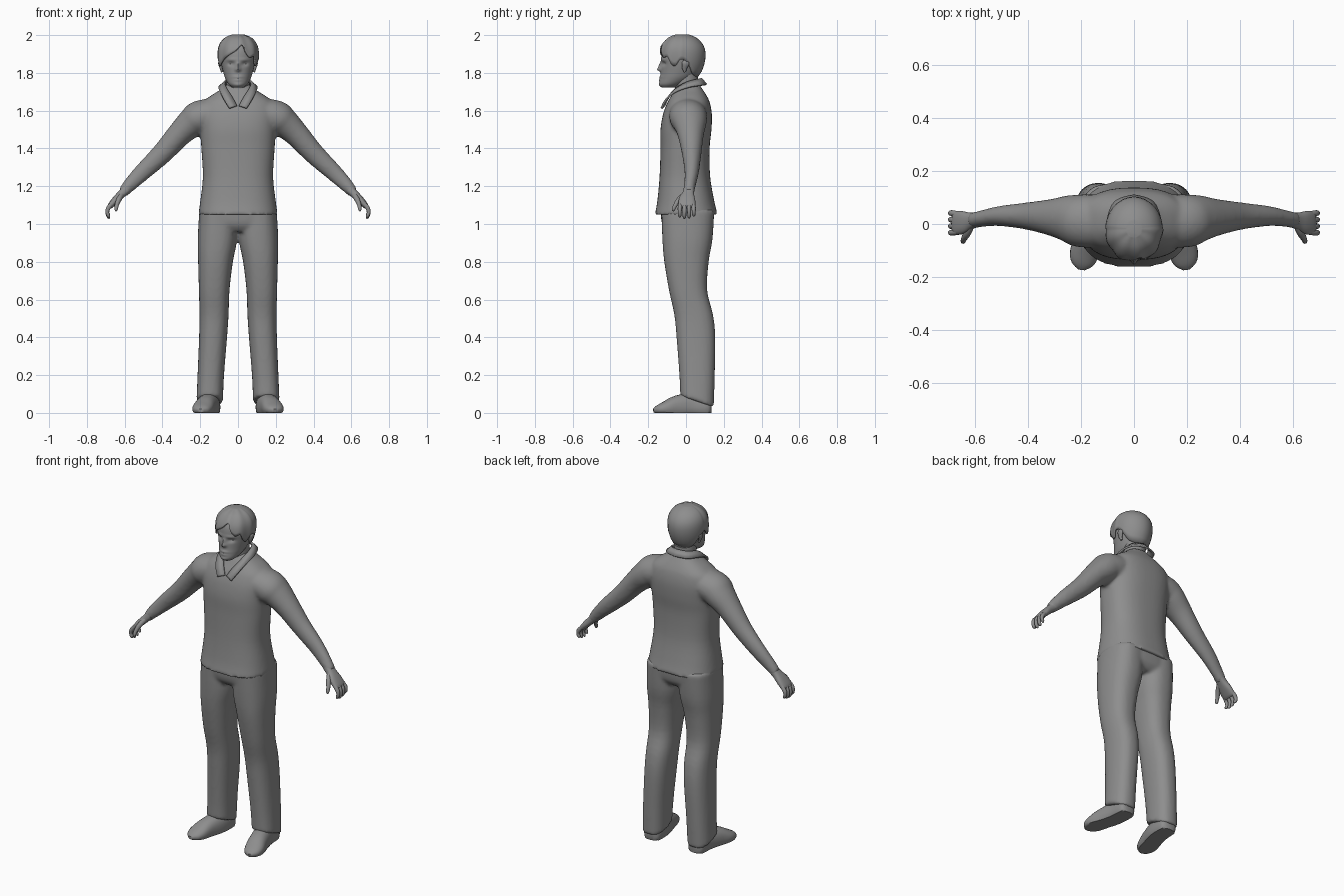
import bpy, bmesh
from math import sin, cos, pi, exp, copysign
from mathutils import Vector

cube = bpy.data.objects.get("Cube")
if cube:
    bpy.data.objects.remove(cube, do_unlink=True)

grey = bpy.data.materials.new("plain grey")
grey.use_nodes = True
grey.diffuse_color = (0.27, 0.27, 0.27, 1)
grey.node_tree.nodes["Principled BSDF"].inputs["Base Color"].default_value = grey.diffuse_color


def smooth_rows(rows, steps=4):
    """Fill in a table of rows along a smooth curve."""
    out = []
    for i in range(len(rows) - 1):
        a, b, c, d = (rows[max(i - 1, 0)], rows[i], rows[i + 1], rows[min(i + 2, len(rows) - 1)])
        for k in range(steps):
            t = k / steps
            out.append([q + 0.5 * t * (r - p + t * (2 * p - 5 * q + 4 * r - s + t * (3 * (q - r) + s - p)))
                        for p, q, r, s in zip(a, b, c, d)])
    return out + [list(rows[-1])]


def ring(centre, u, v, power=2, sides=32):
    points = []
    for i in range(sides):
        a = 2 * pi * i / sides
        c, s = [copysign(abs(w) ** (2 / power), w) for w in (cos(a), sin(a))]
        points.append(Vector(centre) + u * c + v * s)
    return points


def loft(bm, rings):
    loops = [[bm.verts.new(p) for p in r] for r in rings]
    for lo, hi in zip(loops, loops[1:]):
        for i in range(len(lo)):
            j = (i + 1) % len(lo)
            bm.faces.new((lo[i], lo[j], hi[j], hi[i]))
    bm.faces.new(loops[0][::-1])
    bm.faces.new(loops[-1])


def upright(bm, rows, power=2.0, sides=48):
    """Rows of z, x centre, half width, front y, back y."""
    loft(bm, [ring((x, (f + b) / 2, z), Vector((w, 0, 0)), Vector((0, (b - f) / 2, 0)), power, sides)
              for z, x, w, f, b in smooth_rows(rows)])


def limb(bm, rows, across=(0, 1, 0), sides=24, power=2):
    """Rows of x, y, z, half size across, half size the other way."""
    rows = smooth_rows(rows)
    rings = []
    for i, (x, y, z, ru, rv) in enumerate(rows):
        before, after = rows[max(i - 1, 0)], rows[min(i + 1, len(rows) - 1)]
        along = (Vector(after[:3]) - Vector(before[:3])).normalized()
        u = Vector(across)
        u = (u - along * u.dot(along)).normalized()
        rings.append(ring((x, y, z), u * ru, along.cross(u) * rv, power, sides))
    loft(bm, rings)


def mirror(bm):
    copy = bmesh.ops.duplicate(bm, geom=bm.verts[:] + bm.edges[:] + bm.faces[:])
    for v in copy["geom"]:
        if isinstance(v, bmesh.types.BMVert):
            v.co.x *= -1


def finish(bm, name, fuse=0.0, angle=0.8, thickness=0.0):
    bmesh.ops.recalc_face_normals(bm, faces=bm.faces[:])
    mesh = bpy.data.meshes.new(name)
    bm.to_mesh(mesh)
    bm.free()
    ob = bpy.data.objects.new(name, mesh)
    bpy.context.collection.objects.link(ob)
    mesh.materials.append(grey)
    bpy.ops.object.select_all(action='DESELECT')
    ob.select_set(True)
    bpy.context.view_layer.objects.active = ob
    bpy.ops.object.shade_smooth_by_angle(angle=angle)
    if thickness:
        solid = ob.modifiers.new("thickness", 'SOLIDIFY')
        solid.thickness, solid.offset = thickness, 0
    if fuse:
        melt = ob.modifiers.new("fuse", 'REMESH')
        melt.mode, melt.voxel_size, melt.use_smooth_shade = 'VOXEL', fuse, True
        relax = ob.modifiers.new("relax", 'SMOOTH')
        relax.factor, relax.iterations = 0.5, 5
    return ob


# Shirt body with the arms flowing out of it
bm = bmesh.new()
limb(bm, [(.10, .01, 1.595, .1, .075), (.2, .012, 1.565, .1, .09), (.245, .02, 1.535, .09, .08),
          (.31, .025, 1.475, .07, .066), (.40, .03, 1.375, .052, .056), (.505, .03, 1.275, .038, .046),
          (.575, .02, 1.205, .031, .036), (.61, .014, 1.165, .03, .028)])
mirror(bm)
upright(bm, [(1.05, 0, .21, -.165, .168), (1.12, 0, .2, -.152, .15), (1.25, 0, .186, -.14, .128),
             (1.4, 0, .194, -.135, .125), (1.5, 0, .2, -.135, .135), (1.58, 0, .205, -.122, .137),
             (1.64, 0, .19, -.1, .127), (1.675, 0, .15, -.08, .112), (1.71, 0, .095, -.06, .09),
             (1.74, 0, .06, -.04, .07)], power=2.5)
finish(bm, "shirt_and_arms", fuse=.01)

# Trousers: two legs fused with a hip block, hems lower at the heel
bm = bmesh.new()
upright(bm, [(.06, .15, .07, -.03, .147), (.2, .144, .07, -.035, .152), (.4, .132, .074, -.05, .155),
             (.52, .127, .077, -.062, .143), (.65, .126, .081, -.09, .112), (.8, .119, .092, -.115, .12),
             (.92, .109, .104, -.125, .14), (1.07, .105, .1, -.13, .15)], power=2.4)
for v in bm.verts:
    v.co.z -= max(0, 1 - (v.co.z - .06) / .14) * .34 * (v.co.y - .06)
mirror(bm)
upright(bm, [(.96, 0, .19, -.1, .115), (1.0, 0, .205, -.127, .143), (1.08, 0, .2, -.135, .15)], power=2.7)
finish(bm, "trousers", fuse=.01)

# Shoes, turned slightly outwards with flat soles
bm = bmesh.new()
limb(bm, [(.145, .135, .03, .025, .03), (.146, .115, .03, .05, .055), (.15, .03, .03, .054, .075),
          (.17, -.05, .03, .054, .062), (.187, -.11, .022, .055, .04), (.194, -.15, .016, .042, .024),
          (.197, -.172, .012, .014, .01)], across=(1, 0, 0), power=2.3)
for v in bm.verts:
    v.co.z = max(v.co.z, 0)
mirror(bm)
finish(bm, "shoes")

# Hands: palm, four curled fingers and a thumb
bm = bmesh.new()
limb(bm, [(.59, .016, 1.185, .028, .026), (.615, .012, 1.16, .031, .022), (.645, .006, 1.13, .043, .02),
          (.672, .004, 1.1, .045, .016), (.68, .004, 1.088, .04, .01)], power=2.5)
for k, reach in enumerate((.9, 1.05, 1, .8)):
    y = -.03 + .0225 * k
    limb(bm, [(.665, y, 1.11, .011, .011), (.686, y * 1.08, 1.085, .0115, .012),
              (.692, y * 1.1, 1.085 - .025 * reach, .01, .01),
              (.686, y * 1.1, 1.085 - .045 * reach, .009, .009),
              (.68, y * 1.1, 1.085 - .054 * reach, .004, .004)], sides=10)
limb(bm, [(.615, -.005, 1.155, .014, .016), (.63, -.035, 1.13, .014, .015), (.642, -.056, 1.1, .011, .011),
          (.645, -.066, 1.078, .009, .009), (.646, -.069, 1.068, .004, .004)], across=(1, 0, 0), sides=12)
mirror(bm)
finish(bm, "hands", angle=1.2)

# Head: smooth skull with soft bumps pushed out or in for the features
skull = smooth_rows([(1.722, .028, -.128, -.06), (1.74, .05, -.141, -.015), (1.77, .067, -.137, .035),
                     (1.8, .077, -.133, .062), (1.84, .087, -.131, .08), (1.88, .093, -.131, .088),
                     (1.92, .093, -.125, .087), (1.95, .083, -.108, .072), (1.975, .06, -.082, .045),
                     (1.99, .024, -.045, .008)], 6)
# each bump: x, z, spread in x, spread in z, push forwards
bumps = [(0, 1.818, .013, .011, .02), (0, 1.84, .009, .016, .013), (0, 1.778, .025, .006, .006),
         (0, 1.762, .02, .006, .005), (0, 1.735, .022, .01, .004)]
for side in (-1, 1):
    bumps += [(side * .036, 1.848, .016, .01, -.013), (side * .036, 1.87, .025, .006, .005)]


def skull_point(angle, z):
    """Point on the skull; angle zero faces forwards."""
    z = min(max(z, skull[0][0]), skull[-1][0])
    i = next(k for k in range(len(skull) - 1) if z <= skull[k + 1][0])
    lo, hi = skull[i], skull[i + 1]
    t = (z - lo[0]) / (hi[0] - lo[0])
    w, f, b = [p + (q - p) * t for p, q in zip(lo[1:], hi[1:])]
    return Vector((w * sin(angle), (f + b) / 2 - (b - f) / 2 * cos(angle), z))


bm = bmesh.new()
angles = [2 * pi * i / 64 for i in range(64)]
rings = [[skull_point(a, row[0]) for a in angles] for row in skull]
for r in rings:
    for a, p in zip(angles, r):
        if cos(a) > 0:
            p.y -= sum(h * exp(-((p.x - x) / sx) ** 2 - ((p.z - z) / sz) ** 2) for x, z, sx, sz, h in bumps)
loft(bm, rings)
finish(bm, "head")

# Ears
bm = bmesh.new()
limb(bm, [(.084, -.005, 1.805, .006, .006), (.089, -.008, 1.825, .013, .008), (.096, -.002, 1.85, .02, .009),
          (.094, .0, 1.865, .013, .007), (.092, .0, 1.871, .004, .004)], sides=14)
mirror(bm)
finish(bm, "ears")

# Neck
bm = bmesh.new()
upright(bm, [(1.6, 0, .05, -.095, .05), (1.66, 0, .058, -.08, .065), (1.71, 0, .06, -.058, .066),
             (1.8, 0, .06, -.06, .062)], sides=32)
finish(bm, "neck")

# Hair: a shell over the skull, parted on its left, with a notched hairline
hairline = smooth_rows([(-pi, 1.785), (-2.3, 1.8), (-1.8, 1.86), (-1.5, 1.87), (-1.3, 1.84), (-1.1, 1.85),
                        (-.85, 1.87), (-.5, 1.89), (-.1, 1.915), (.22, 1.94), (.4, 1.905), (.65, 1.88),
                        (.9, 1.885), (1.1, 1.85), (1.3, 1.84), (1.5, 1.87), (1.8, 1.86), (2.3, 1.8),
                        (pi, 1.785)])[:-1]
bm = bmesh.new()
levels = 12
columns = []
for a, low in hairline:
    column = []
    for k in range(levels):
        z = low + (1.9895 - low) * sin(pi / 2 * k / (levels - 1))
        p = skull_point(a, z)
        out = (p - Vector((0, -.02, 1.87))).normalized()
        lock = .003 * sin(9 * a) * (1 - k / levels) * (cos(a) > 0)
        column.append(bm.verts.new(p + out * (.011 + lock)))
    columns.append(column)
for left, right in zip(columns, columns[1:] + columns[:1]):
    for k in range(levels - 1):
        bm.faces.new((left[k], right[k], right[k + 1], left[k + 1]))
bm.faces.new([c[-1] for c in columns])
finish(bm, "hair", thickness=.008)

# Collar: folded band around the neck ending in two points
bm = bmesh.new()
upper = smooth_rows([(.006, -.115, 1.625), (.03, -.093, 1.67), (.058, -.055, 1.715), (.069, .005, 1.75),
                     (.05, .062, 1.765), (0, .08, 1.77)])
lower = smooth_rows([(.045, -.13, 1.612), (.072, -.108, 1.655), (.094, -.06, 1.698), (.1, .015, 1.725),
                     (.07, .085, 1.735), (0, .108, 1.738)])
strips = [[bm.verts.new(p) for p in edge] for edge in (upper, lower)]
for i in range(len(upper) - 1):
    bm.faces.new((strips[0][i], strips[0][i + 1], strips[1][i + 1], strips[1][i]))
mirror(bm)
bmesh.ops.remove_doubles(bm, verts=bm.verts[:], dist=.0005)
finish(bm, "collar", thickness=.01)
